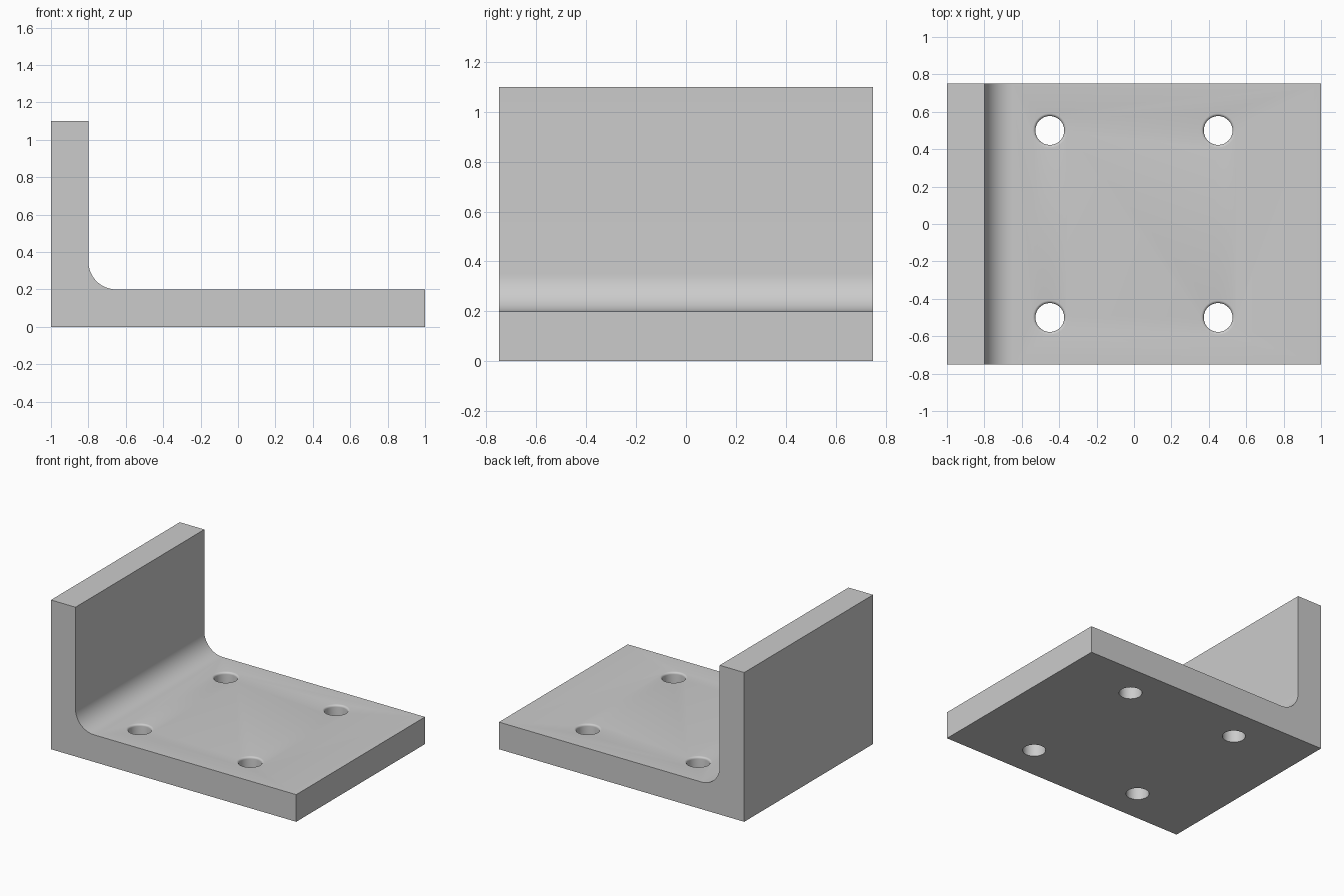
import bpy, bmesh, math

if "Cube" in bpy.data.objects:
    bpy.data.objects.remove(bpy.data.objects["Cube"])

grey = bpy.data.materials.new("plain grey")
grey.diffuse_color = (0.6, 0.6, 0.6, 1)
grey.use_nodes = True
grey.node_tree.nodes["Principled BSDF"].inputs["Base Color"].default_value = grey.diffuse_color

LENGTH, WIDTH, HEIGHT, THICK, FILLET = 2.0, 1.5, 1.1, 0.2, 0.15
HOLE_R, RIM = 0.077, 0.015


def new_object(name, bm):
    bmesh.ops.recalc_face_normals(bm, faces=bm.faces)
    mesh = bpy.data.meshes.new(name)
    bm.to_mesh(mesh)
    bm.free()
    mesh.materials.append(grey)
    obj = bpy.data.objects.new(name, mesh)
    bpy.context.collection.objects.link(obj)
    return obj


# L-shaped bracket: side profile with an inner fillet, extruded along y
wall = -LENGTH / 2 + THICK
profile = [(-LENGTH / 2, 0), (LENGTH / 2, 0), (LENGTH / 2, THICK)]
for i in range(17):
    a = math.radians(270 - 90 * i / 16)
    profile.append((wall + FILLET + FILLET * math.cos(a),
                    THICK + FILLET + FILLET * math.sin(a)))
profile += [(wall, HEIGHT), (-LENGTH / 2, HEIGHT)]
bm = bmesh.new()
face = bm.faces.new([bm.verts.new((x, -WIDTH / 2, z)) for x, z in profile])
ext = bmesh.ops.extrude_face_region(bm, geom=[face])
bmesh.ops.translate(bm, vec=(0, WIDTH, 0),
                    verts=[g for g in ext["geom"] if isinstance(g, bmesh.types.BMVert)])
bracket = new_object("bracket", bm)

# Hole cutters: straight shafts that flare into a rounded rim at the top
outline = [(HOLE_R, -0.05)]
for i in range(7):
    a = math.radians(90 * i / 6)
    outline.append((HOLE_R + RIM * (1 - math.cos(a)), THICK - RIM + RIM * math.sin(a)))
outline.append((HOLE_R + RIM, THICK + 0.05))
SIDES = 48
bm = bmesh.new()
for cx in (-0.45, 0.45):
    for cy in (-0.5, 0.5):
        rings = [[bm.verts.new((cx + r * math.cos(math.tau * k / SIDES),
                                cy + r * math.sin(math.tau * k / SIDES), z))
                  for k in range(SIDES)] for r, z in outline]
        for low, high in zip(rings, rings[1:]):
            for k in range(SIDES):
                n = (k + 1) % SIDES
                bm.faces.new((low[k], low[n], high[n], high[k]))
        bm.faces.new(rings[0][::-1])
        bm.faces.new(rings[-1])
cutter = new_object("hole_cutter", bm)

# Drill the holes, then remove the cutter
mod = bracket.modifiers.new("holes", "BOOLEAN")
mod.operation = "DIFFERENCE"
mod.solver = "EXACT"
mod.object = cutter
bpy.context.view_layer.objects.active = bracket
bracket.select_set(True)
bpy.ops.object.modifier_apply(modifier=mod.name)
bpy.data.objects.remove(cutter)

# Smooth the fillet and holes, keep the plate edges sharp
bpy.ops.object.shade_smooth_by_angle(angle=math.radians(30))
